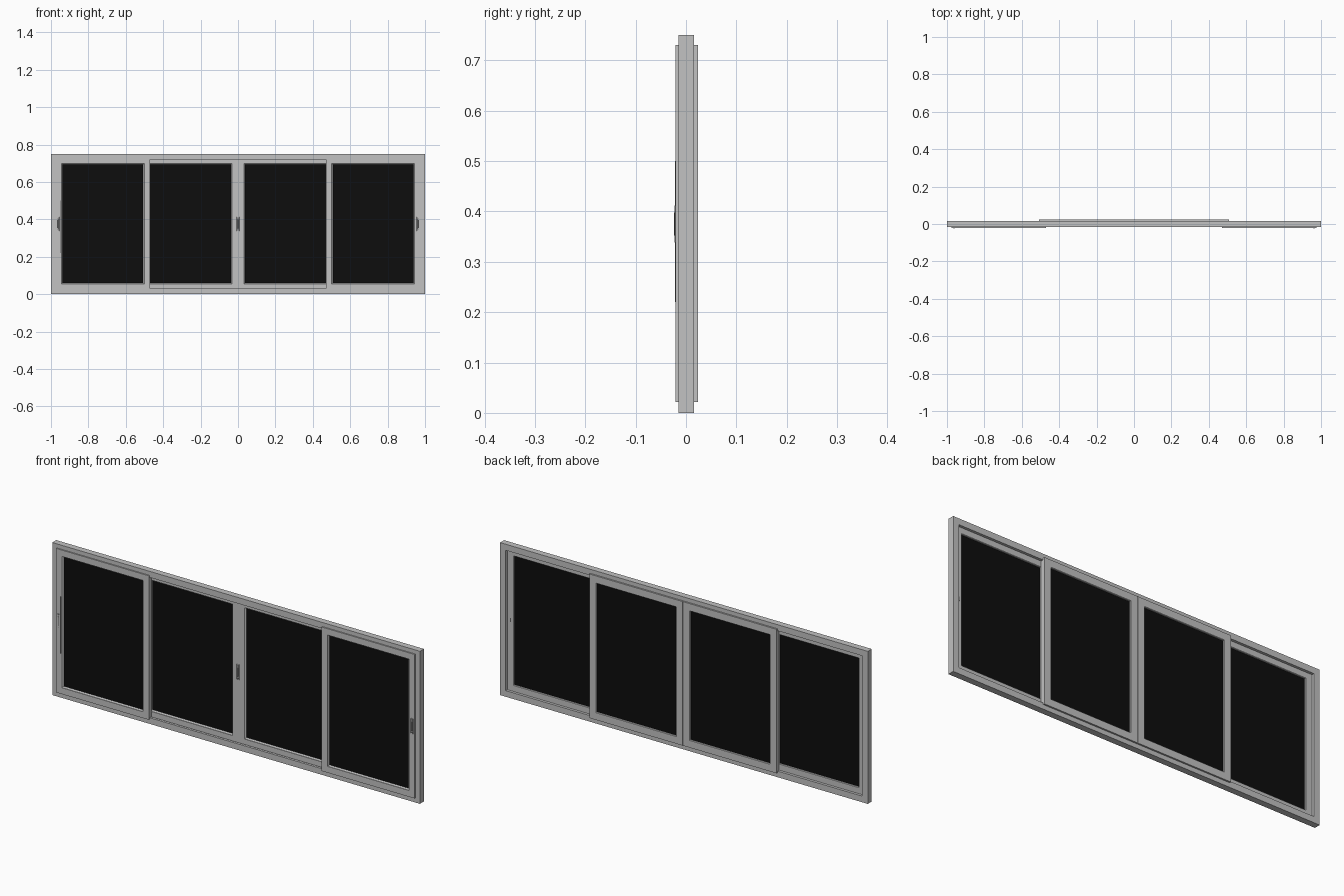
import bpy
import bmesh

cube = bpy.data.objects.get("Cube")
if cube:
    bpy.data.objects.remove(cube, do_unlink=True)


def material(name, rgb):
    m = bpy.data.materials.new(name)
    m.use_nodes = True
    m.diffuse_color = (*rgb, 1)
    m.node_tree.nodes["Principled BSDF"].inputs["Base Color"].default_value = (*rgb, 1)
    return m


GREY = material("light grey aluminium", (0.54, 0.54, 0.54))
BLACK = material("black glass", (0.004, 0.004, 0.004))
DARK = material("dark grey hardware", (0.12, 0.12, 0.12))


def finish(name, bm, mat):
    bmesh.ops.recalc_face_normals(bm, faces=bm.faces)
    mesh = bpy.data.meshes.new(name)
    bm.to_mesh(mesh)
    bm.free()
    mesh.materials.append(mat)
    ob = bpy.data.objects.new(name, mesh)
    bpy.context.collection.objects.link(ob)
    return ob


def box(name, x0, x1, y0, y1, z0, z1, mat, bevel=0):
    bm = bmesh.new()
    bmesh.ops.create_cube(bm, size=1)
    for v in bm.verts:
        v.co.x = x1 if v.co.x > 0 else x0
        v.co.y = y1 if v.co.y > 0 else y0
        v.co.z = z1 if v.co.z > 0 else z0
    if bevel:
        bmesh.ops.bevel(bm, geom=bm.edges[:], offset=bevel, segments=1, affect='EDGES')
    return finish(name, bm, mat)


def ring(name, x0, x1, z0, z1, profile, mat):
    """Sweep a closed (inset, y) profile round a rectangle with mitred corners."""
    bm = bmesh.new()
    loops = [[bm.verts.new(p) for p in ((x0 + d, y, z0 + d), (x1 - d, y, z0 + d),
                                        (x1 - d, y, z1 - d), (x0 + d, y, z1 - d))]
             for d, y in profile]
    for a, b in zip(loops, loops[1:] + loops[:1]):
        for i in range(4):
            j = (i + 1) % 4
            bm.faces.new((a[i], a[j], b[j], b[i]))
    return finish(name, bm, mat)


# Outer frame with a central track rib
ring("outer_frame", -1, 1, 0, 0.75,
     [(0, -0.015), (0.03, -0.015), (0.03, -0.003), (0.026, -0.003),
      (0.026, 0.003), (0.03, 0.003), (0.03, 0.016), (0, 0.016)], GREY)


def sash(name, x0, x1, front, back):
    """Sash rails, sloped glazing bead on the front, and the pane."""
    z0, z1 = 0.022, 0.73
    ring(name + "_rails", x0, x1, z0, z1,
         [(0, front), (0.031, front), (0.031, front + 0.003), (0.037, front + 0.008),
          (0.037, back - 0.002), (0.035, back), (0, back)], GREY)
    middle = (front + back) / 2
    box(name + "_glass", x0 + 0.034, x1 - 0.034, middle - 0.002, middle + 0.003,
        z0 + 0.034, z1 - 0.034, BLACK)


# Outer sashes on the front track, inner pair on the back track
for side, s in (("left", 1), ("right", -1)):
    a, b = sorted((s * 0.47, s * 0.975))
    sash(side + "_outer_sash", a, b, -0.021, -0.001)
    a, b = sorted((s * 0.001, s * 0.509))
    sash(side + "_inner_sash", a, b, 0.003, 0.024)

# Cover strip over the meeting stiles
box("meeting_strip", -0.012, 0.012, 0.001, 0.004, 0.03, 0.72, GREY)


def handle(name, x, y):
    """Slim plate with a recessed grip and two screws."""
    box(name + "_plate", x - 0.007, x + 0.007, y - 0.0015, y + 0.001, 0.338, 0.412, GREY, 0.0007)
    box(name + "_grip", x - 0.002, x + 0.002, y - 0.003, y, 0.352, 0.398, DARK, 0.0007)
    for end, z in (("lower", 0.344), ("upper", 0.406)):
        box(name + "_" + end + "_screw", x - 0.002, x + 0.002, y - 0.002, y,
            z - 0.002, z + 0.002, DARK)


handle("right_handle", -0.962, -0.021)
handle("left_handle", 0.962, -0.021)
handle("centre_handle", 0, 0.001)

# Slim seal beside the right handle, small lock on the back of the left sash
box("right_handle_seal", -0.9505, -0.9495, -0.0215, -0.02, 0.22, 0.5, DARK)
box("back_lock", 0.952, 0.958, -0.002, 0.0005, 0.365, 0.385, DARK)
